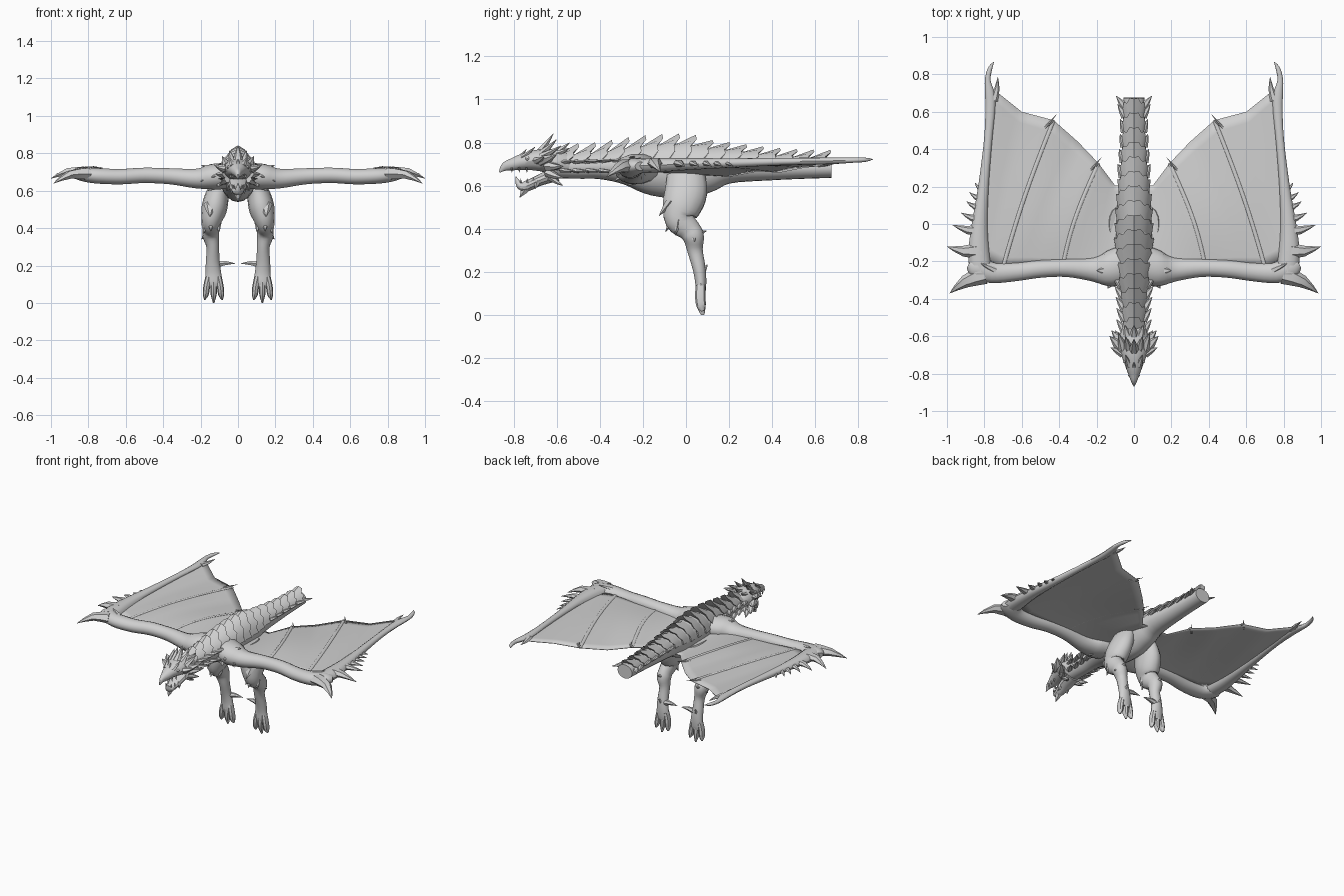
import bpy, bmesh, math
from mathutils import Vector

hide = bpy.data.materials.new("pale grey hide")
hide.diffuse_color = (0.63, 0.63, 0.63, 1)


def catmull(rows, steps):
    """Smoothly resample a list of equal-length tuples."""
    out, n = [], len(rows)
    for i in range(n - 1):
        a, b, c, d = (rows[max(i - 1, 0)], rows[i], rows[i + 1], rows[min(i + 2, n - 1)])
        for k in range(steps):
            t = k / steps
            out.append(tuple(0.5 * (2 * q + (r - p) * t + (2 * p - 5 * q + 4 * r - s) * t * t
                                    + (3 * q - p - 3 * r + s) * t ** 3)
                             for p, q, r, s in zip(a, b, c, d)))
    return out + [rows[-1]]


def tube(bm, rows, sides=12, steps=4, up=(0, 0, 1)):
    """Loft ellipses along rows of (x, y, z, half width, half height)."""
    rows = catmull(rows, steps)
    pts = [Vector(r[:3]) for r in rows]
    rings = []
    for i, r in enumerate(rows):
        t = (pts[min(i + 1, len(pts) - 1)] - pts[max(i - 1, 0)]).normalized()
        u = t.cross(Vector(up)).normalized()
        v = u.cross(t)
        rings.append([bm.verts.new(pts[i] + u * max(r[3], .001) * math.cos(a) + v * max(r[4], .001) * math.sin(a))
                      for a in (2 * math.pi * k / sides for k in range(sides))])
    for p, q in zip(rings, rings[1:]):
        for k in range(sides):
            j = (k + 1) % sides
            bm.faces.new((p[k], p[j], q[j], q[k]))
    bm.faces.new(rings[0])
    bm.faces.new(rings[-1])


def spike(bm, base, tip, r, bend=(0, 0, 0), flat=1.0):
    """Curved tapering claw or horn."""
    b, t = Vector(base), Vector(tip)
    m = (b + t) / 2 + Vector(bend)
    up = (0, 0, 1) if abs((t - b).normalized().z) < .8 else (0, 1, 0)
    tube(bm, [(*b, r, r * flat), (*m, r * .65, r * .65 * flat), (*t, .001, .001)], 6, 2, up)


def finish(bm, name, mirror=False, thick=0, angle=40, sheet=False):
    bmesh.ops.recalc_face_normals(bm, faces=bm.faces)
    bm.normal_update()
    if sheet and sum(f.normal.z * f.calc_area() for f in bm.faces) < 0:
        bmesh.ops.reverse_faces(bm, faces=bm.faces)   # open sheets face up
    me = bpy.data.meshes.new(name)
    bm.to_mesh(me)
    bm.free()
    me.materials.append(hide)
    me.shade_smooth()
    me.set_sharp_from_angle(angle=math.radians(angle))
    ob = bpy.data.objects.new(name, me)
    bpy.context.collection.objects.link(ob)
    if thick:
        ob.modifiers.new("thickness", "SOLIDIFY").thickness = thick
    if mirror:
        ob.modifiers.new("mirror", "MIRROR").use_clip = False


# Neck, torso and cut-off tail: (x, y, z, half width, half height)
BODY = [(0, -.62, .69, .06, .055), (0, -.5, .69, .058, .058), (0, -.4, .692, .065, .062),
        (0, -.28, .69, .088, .085), (0, -.15, .672, .098, .118), (0, 0, .667, .093, .127),
        (0, .1, .673, .09, .105), (0, .2, .688, .08, .078), (0, .4, .683, .064, .058),
        (0, .55, .682, .058, .05), (0, .675, .683, .056, .047)]
bm = bmesh.new()
tube(bm, BODY, 20, 4)
finish(bm, "body")


def body_at(y):
    for a, b in zip(BODY, BODY[1:]):
        if y <= b[1]:
            t = max(0, (y - a[1]) / (b[1] - a[1]))
            return [p + (q - p) * t for p, q in zip(a, b)]
    return BODY[-1]


# Overlapping back plates, each with a raised pointed rear edge
for i in range(16):
    bm = bmesh.new()
    y0, n = -.61 + i * .078, 10
    crest = .04 if y0 < -.05 else .027
    rows = [[], [], []]
    for k in range(n + 1):
        a = math.radians(-80 + 160 * k / n)
        mid = 1 - abs(k - n / 2) / (n / 2)
        jag = .016 if k % 2 else 0
        for row, y, lift in ((rows[0], y0 + .02 * mid, 0),
                             (rows[1], y0 + .07 + .055 * mid - jag, .009 + crest * mid ** 3 + (.005 if jag == 0 else 0)),
                             (rows[2], y0 + .06 + .02 * mid, -.01)):
            _, _, z, rx, rz = body_at(y)
            row.append(bm.verts.new((math.sin(a) * (rx + lift), min(y, .70), z + math.cos(a) * (rz + lift))))
    for p, q in zip(rows, rows[1:]):
        for k in range(n):
            bm.faces.new((p[k], p[k + 1], q[k + 1], q[k]))
    finish(bm, f"back_plate_{i + 1}", angle=25, sheet=True)

# Spines along the sides of the neck and tail
bm = bmesh.new()
for y in (-.56, -.50, -.44, -.38, -.32, .27, .35, .43, .51, .59, .635):
    _, _, z, rx, rz = body_at(y)
    out = .035 if y < 0 else .012 + max(0, y - .5) * .2
    for h in ((.35, -.35) if y < 0 else (.3,)):
        spike(bm, (rx * .8, y - .015, z + rz * h), (rx + out, y + .05, z + rz * h * 1.2), .024, flat=.5)
finish(bm, "side_spines", True)

# Skull with hooked beak, and open lower jaw
bm = bmesh.new()
tube(bm, [(0, -.54, .695, .06, .055), (0, -.61, .71, .078, .06), (0, -.68, .718, .074, .052),
          (0, -.75, .712, .05, .04), (0, -.80, .70, .032, .03), (0, -.84, .688, .016, .021),
          (0, -.866, .662, .002, .003)], 14, 3)
finish(bm, "skull", angle=30)
bm = bmesh.new()
tube(bm, [(0, -.6, .655, .055, .035), (0, -.68, .625, .046, .026), (0, -.74, .598, .030, .025),
          (0, -.772, .602, .017, .017), (0, -.79, .642, .002, .002)], 12, 3)
spike(bm, (0, -.735, .6), (0, -.772, .545), .026)
spike(bm, (.028, -.69, .62), (.035, -.70, .585), .018)
spike(bm, (-.028, -.69, .62), (-.035, -.70, .585), .018)
finish(bm, "lower_jaw", angle=30)

# Crown horns, brow ridges and cheek frills
bm = bmesh.new()
for base, tip, r in (((.0, -.68, .755), (0, -.615, .842), .028), ((.03, -.67, .75), (.045, -.60, .815), .024),
                     ((.055, -.67, .735), (.085, -.58, .785), .026), ((.06, -.67, .715), (.13, -.60, .745), .036),
                     ((.06, -.64, .69), (.12, -.57, .69), .034), ((.05, -.64, .66), (.10, -.57, .635), .03),
                     ((.04, -.63, .64), (.06, -.57, .60), .024), ((.06, -.69, .715), (.125, -.66, .735), .026),
                     ((.025, -.76, .732), (.045, -.70, .78), .018), ((.0, -.78, .727), (0, -.74, .77), .016),
                     ((.0, -.60, .755), (0, -.54, .80), .024), ((.035, -.60, .75), (.05, -.54, .775), .022)):
    spike(bm, base, tip, r, (0, 0, -.003), .7)
finish(bm, "horns", True)
bm = bmesh.new()
for k in range(3):
    spike(bm, (.026 + k * .007, -.81 + k * .035, .685), (.025 + k * .007, -.808 + k * .035, .66), .006)
    spike(bm, (.02 + k * .007, -.765 + k * .03, .612), (.02 + k * .007, -.768 + k * .03, .634), .005)
finish(bm, "teeth", True)
bm = bmesh.new()
bmesh.ops.create_uvsphere(bm, u_segments=8, v_segments=6, radius=.010)
bmesh.ops.translate(bm, verts=bm.verts, vec=(.05, -.735, .726))
finish(bm, "eye", True)

# Wing arm and hand
bm = bmesh.new()
tube(bm, [(.04, -.21, .68, .10, .07), (.13, -.24, .675, .095, .07), (.22, -.243, .665, .064, .054),
          (.36, -.235, .677, .048, .044), (.5, -.24, .682, .047, .042), (.63, -.255, .675, .05, .042),
          (.76, -.26, .68, .056, .042), (.84, -.23, .69, .06, .036), (.88, -.21, .69, .03, .02)], 14, 4)
finish(bm, "wing_arm", True)

# Shoulder scales
bm = bmesh.new()
for base, tip in (((.10, -.28, .70), (.14, -.345, .67)), ((.15, -.28, .68), (.20, -.315, .65)),
                  ((.08, -.27, .66), (.11, -.335, .62)), ((.13, -.25, .72), (.20, -.25, .735)),
                  ((.10, -.22, .63), (.16, -.27, .60))):
    spike(bm, base, tip, .034, flat=.5)
finish(bm, "shoulder_scales", True)

# Outer wing finger with a forked tip
bm = bmesh.new()
tube(bm, [(.82, -.26, .69, .06, .035), (.83, -.14, .695, .055, .034), (.825, 0, .70, .042, .028),
          (.805, .2, .705, .028, .022), (.78, .45, .712, .022, .017), (.768, .62, .714, .026, .016),
          (.772, .7, .716, .025, .015), (.782, .77, .718, .015, .012), (.77, .83, .72, .012, .01),
          (.75, .866, .722, .002, .002)], 12, 4)
spike(bm, (.75, .66, .715), (.728, .785, .716), .022, (-.006, 0, 0), .6)
finish(bm, "wing_finger", True)

# Claws on the wing hand and spines on the finger edge
bm = bmesh.new()
spike(bm, (.80, -.27, .69), (.985, -.37, .64), .052, (.01, .012, .02), .7)
spike(bm, (.82, -.14, .70), (1.0, -.12, .665), .045, (0, -.015, .02), .7)
for x, y, r in ((.97, -.005, .034), (.925, .06, .028), (.895, .12, .025), (.88, .17, .022), (.85, .22, .018)):
    spike(bm, (.81, y - .03, .70), (x, y, .69), r, (0, -.012, .008), .7)
spike(bm, (.74, -.25, .71), (.82, -.21, .73), .02, flat=.6)
finish(bm, "wing_claws", True)

# Wing membrane: ribs from the arm or finger to the trailing edge
RIBS = [(.05, -.2, .67, .05, .21, .645), (.15, -.22, .67, .10, .205, .645), (.38, -.22, .68, .19, .325, .668),
        (.56, -.22, .685, .30, .44, .665), (.70, -.23, .69, .43, .555, .688), (.78, -.19, .695, .60, .60, .692),
        (.82, -.08, .70, .725, .70, .712), (.82, 0, .70, .765, .72, .714)]


def wing_point(r, t):
    a, b = Vector(r[:3]), Vector(r[3:])
    bow = math.sin(math.pi * t)
    w = max(0, min(1, (r[0] - .1) / .3)) * max(0, min(1, (.82 - r[0]) / .2))
    return a.lerp(b, t) + Vector((.03 * w * bow, -.02 * w * bow, .02 * w * bow))


bm = bmesh.new()
cols = []
for i in range(len(RIBS) - 1):
    for k in range(4 if i < len(RIBS) - 2 else 5):
        r = [p + (q - p) * k / 4 for p, q in zip(RIBS[i], RIBS[i + 1])]
        cols.append([bm.verts.new(wing_point(r, t / 14)) for t in range(15)])
for p, q in zip(cols, cols[1:]):
    for k in range(14):
        bm.faces.new((p[k], p[k + 1], q[k + 1], q[k]))
finish(bm, "wing_membrane", True, .004, sheet=True)

# Faint wing bones ending in hooks at the trailing edge
bm = bmesh.new()
for i in (2, 4):
    pts = [wing_point(RIBS[i], t / 5) for t in range(6)]
    tube(bm, [(*p, .010, .0045) for p in pts], 8, 3)
    x, y, z = RIBS[i][3:]
    spike(bm, (x + .045, y - .04, z), (x - .015, y + .03, z + .01), .007)
    spike(bm, (x, y, z), (x + .03, y - .035, z + .02), .005)
finish(bm, "wing_bones", True)

# Hanging leg: thigh, shin and foot
bm = bmesh.new()
tube(bm, [(.085, .0, .65, .05, .09), (.112, .0, .57, .064, .10), (.128, -.02, .5, .068, .092),
          (.142, -.028, .44, .054, .07), (.145, .015, .395, .044, .055), (.145, .035, .36, .045, .05),
          (.135, .042, .30, .034, .037), (.135, .06, .22, .037, .031), (.132, .068, .16, .042, .027),
          (.13, .068, .11, .046, .024), (.13, .07, .085, .036, .018)], 14, 4, (0, 1, 0))
finish(bm, "leg", True)

# Toes, dew claw, heel spur and knee spikes
bm = bmesh.new()
for dx in (-.035, 0, .037):
    tube(bm, [(.13 + dx * .7, .068, .14, .018, .022), (.13 + dx, .066, .09, .018, .024),
              (.13 + dx * 1.15, .07, .045, .016, .022), (.13 + dx * 1.3, .078, .0 + abs(dx) * .5, .004, .008)],
         8, 3, (0, 1, 0))
spike(bm, (.12, .07, .205), (.015, .075, .21), .02, (0, 0, .006))
spike(bm, (.135, .075, .20), (.14, .1, .235), .018)
for base, tip, r in (((.145, -.05, .47), (.145, -.095, .385), .034), ((.165, -.03, .45), (.185, -.05, .37), .03),
                     ((.115, -.03, .45), (.10, -.06, .38), .028), ((.15, -.07, .53), (.15, -.125, .46), .034),
                     ((.165, .03, .38), (.195, .04, .34), .022), ((.145, .06, .38), (.15, .095, .39), .022)):
    spike(bm, base, tip, r, (0, 0, 0), .7)
finish(bm, "leg_claws", True)
